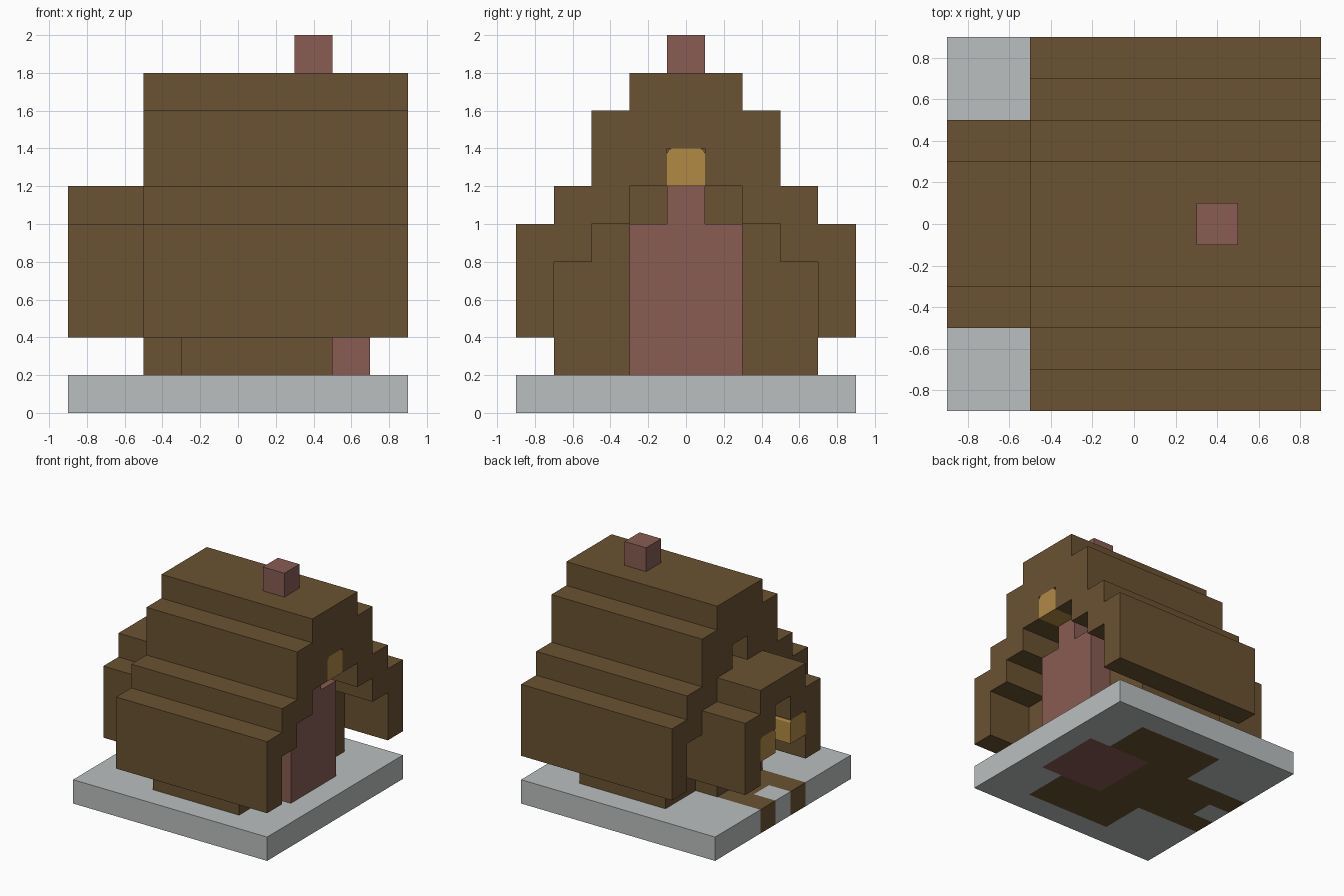
import bpy
import bmesh
from mathutils import Matrix, Vector

cube = bpy.data.objects.get("Cube")
if cube:
    bpy.data.objects.remove(cube, do_unlink=True)


def material(name, rgb):
    mat = bpy.data.materials.new(name)
    mat.use_nodes = True
    colour = (*rgb, 1)
    mat.diffuse_color = colour
    mat.node_tree.nodes["Principled BSDF"].inputs["Base Color"].default_value = colour
    return mat


wood = material("brown wood", (0.144, 0.084, 0.032))
stone = material("pale stone", (0.497, 0.521, 0.521))
brick = material("red brick", (0.246, 0.107, 0.087))
glow = material("lantern gold", (0.445, 0.254, 0.058))


def finish(bm, name, *mats):
    bmesh.ops.recalc_face_normals(bm, faces=bm.faces)
    mesh = bpy.data.meshes.new(name)
    bm.to_mesh(mesh)
    bm.free()
    for mat in mats:
        mesh.materials.append(mat)
    obj = bpy.data.objects.new(name, mesh)
    bpy.context.collection.objects.link(obj)
    return obj


def box(name, mat, x, y, z):
    """Box from (low, high) pairs on each axis."""
    bm = bmesh.new()
    size = [b - a for a, b in (x, y, z)]
    centre = [(a + b) / 2 for a, b in (x, y, z)]
    bmesh.ops.create_cube(bm, size=1, matrix=Matrix.Translation(centre) @ Matrix.Diagonal((*size, 1)))
    return finish(bm, name, mat)


def extrude_profile(name, mat, x0, x1, half):
    """Mirror half a (y, z) outline in y and extrude it along x."""
    ring = half + [(-y, z) for y, z in reversed(half)]
    bm = bmesh.new()
    face = bm.faces.new([bm.verts.new((x0, y, z)) for y, z in ring])
    result = bmesh.ops.extrude_face_region(bm, geom=[face], use_keep_orig=True)
    moved = [v for v in result["geom"] if isinstance(v, bmesh.types.BMVert)]
    bmesh.ops.translate(bm, verts=moved, vec=Vector((x1 - x0, 0, 0)))
    return finish(bm, name, mat)


# Foundation slab, with wooden floor and brick hearth set flush into it
def floor_material(x, y):
    if 0.1 < x < 0.7 and abs(y) < 0.3:
        return 2
    if -0.3 < x < 0.5 and abs(y) < 0.7:
        return 1
    if x < -0.3 and abs(y) < 0.3:
        return 0 if x < -0.7 and abs(y) < 0.1 else 1
    return 0


bm = bmesh.new()
bmesh.ops.create_grid(bm, x_segments=9, y_segments=9, size=0.9)
result = bmesh.ops.extrude_face_region(bm, geom=bm.faces[:], use_keep_orig=True)
bmesh.ops.translate(bm, vec=(0, 0, 0.2),
                    verts=[v for v in result["geom"] if isinstance(v, bmesh.types.BMVert)])
for f in bm.faces:
    c = f.calc_center_median()
    f.material_index = floor_material(c.x, c.y)
finish(bm, "foundation", stone, wood, brick)

# Stepped roofs: underside from the ridge outwards, then back up the top
extrude_profile("main_roof", wood, -0.5, 0.9, [
    (0.1, 1.4), (0.1, 1.2), (0.3, 1.2), (0.3, 1.0), (0.5, 1.0), (0.5, 0.8),
    (0.7, 0.8), (0.7, 0.4), (0.9, 0.4), (0.9, 1.0), (0.7, 1.0), (0.7, 1.2),
    (0.5, 1.2), (0.5, 1.6), (0.3, 1.6), (0.3, 1.8)])
extrude_profile("porch_roof", wood, -0.9, -0.3, [
    (0.1, 1.0), (0.1, 0.8), (0.3, 0.8), (0.3, 0.4),
    (0.5, 0.4), (0.5, 1.0), (0.3, 1.0), (0.3, 1.2)])

# Walls
gable = [(0.7, 0.2), (0.7, 0.8), (0.5, 0.8), (0.5, 1.0),
         (0.3, 1.0), (0.3, 1.2), (0.1, 1.2), (0.1, 1.4)]
doorway = [(0.1, 0.8), (0.1, 0.2)]
extrude_profile("hearth_gable_wall", wood, 0.3, 0.5, gable)
extrude_profile("door_gable_wall", wood, -0.3, -0.1, doorway + gable)
extrude_profile("entry_wall", wood, -0.5, -0.3, doorway + [(0.3, 0.2), (0.3, 1.0)])
for side, s in (("left", 1), ("right", -1)):
    box(side + "_side_wall", wood, (-0.1, 0.3), sorted((0.5 * s, 0.7 * s)), (0.2, 0.8))

# Brick chimney breast and stack
extrude_profile("chimney_breast", brick, 0.5, 0.7, [
    (0.3, 0.2), (0.3, 1.0), (0.1, 1.0), (0.1, 1.2)])
box("chimney_stack", brick, (0.3, 0.5), (-0.1, 0.1), (1.8, 2.0))


# Hanging lanterns with softened upper corners
def lantern(name, x, y, z):
    half = [(0.1, 0), (0.1, 0.175), (0.092, 0.192), (0.075, 0.2)]
    obj = extrude_profile(name, glow, x, x + 0.2, half)
    obj.location = (0, y, z)


lantern("gable_lantern", 0.7, 0, 1.2)
lantern("porch_lantern_back", -0.9, 0.2, 0.6)
lantern("porch_lantern_front", -0.9, -0.2, 0.6)
